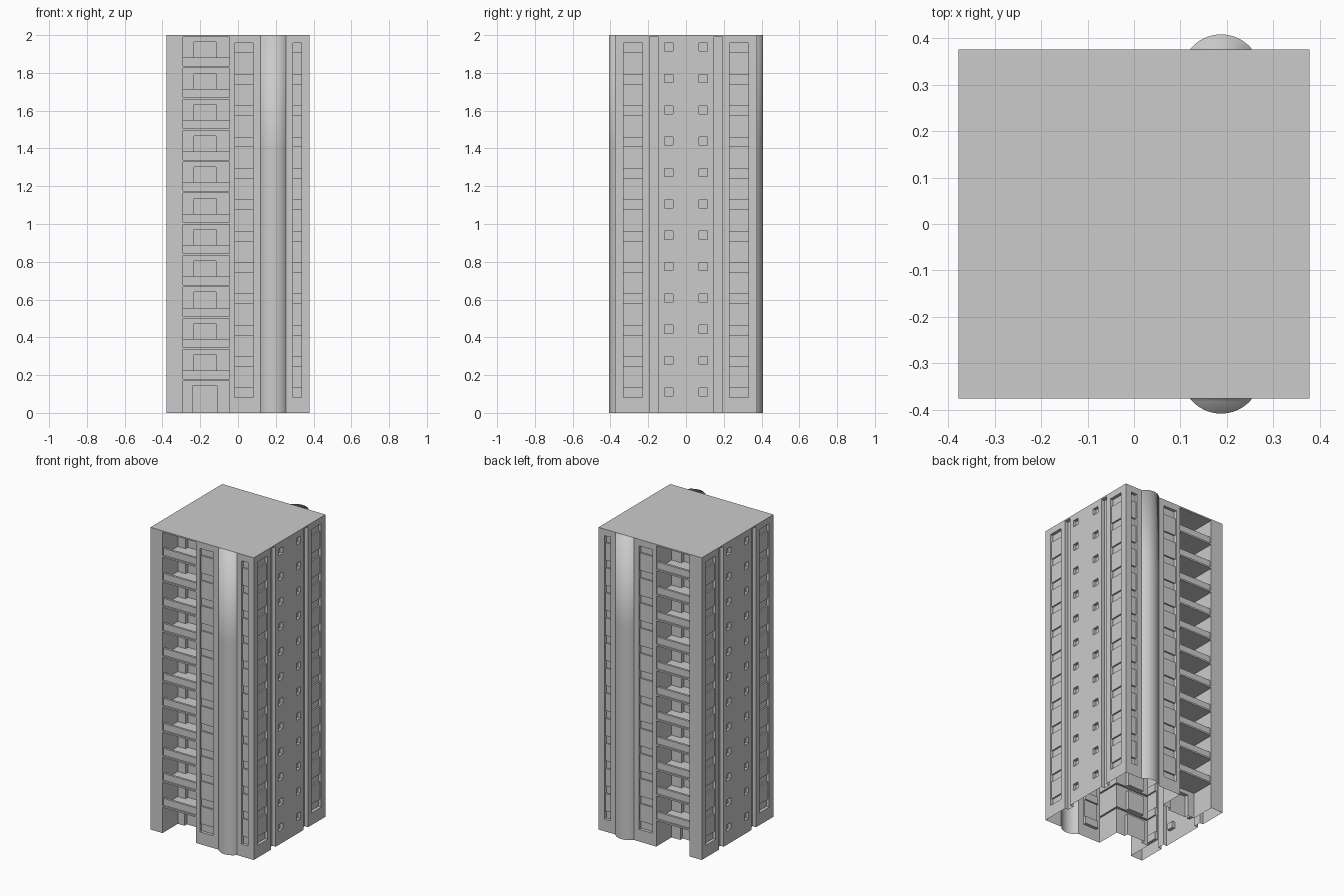
import bpy, bmesh, math

cube = bpy.data.objects.get("Cube")
if cube:
    bpy.data.objects.remove(cube, do_unlink=True)

HX, HY, H = 0.378, 0.375, 2.0
FLOORS, PITCH = 12, 0.166
WINDOW, SPANDREL, GROOVE, RECESS = 0.02, 0.01, 0.025, 0.16
BULGE = (0.12, 0.255, 0.033)      # left, right, projection
BALCONY = (-0.29, -0.045)

concrete = bpy.data.materials.new("concrete grey")
concrete.use_nodes = True
colour = (0.6, 0.6, 0.6, 1)
concrete.diffuse_color = colour
concrete.node_tree.nodes["Principled BSDF"].inputs["Base Color"].default_value = colour


def finish(bm, name, mirror=None, smooth=False):
    mesh = bpy.data.meshes.new(name)
    bm.to_mesh(mesh)
    bm.free()
    mesh.materials.append(concrete)
    for p in mesh.polygons:
        p.use_smooth = smooth
    obj = bpy.data.objects.new(name, mesh)
    bpy.context.collection.objects.link(obj)
    if mirror is not None:
        mod = obj.modifiers.new("Mirror", 'MIRROR')
        mod.use_axis = [i == mirror for i in range(3)]
        mod.use_mirror_merge = False
    return obj


def relief(name, half, panels, place, mirror):
    """Wall sheet stepped back to the depth of each panel (u0, u1, z0, z1, depth);
    later panels override earlier ones, depth None leaves a gap."""
    us = sorted({-half, half} | {u for p in panels for u in p[:2]})
    zs = sorted({0, H} | {z for p in panels for z in p[2:4]})

    def depth(i, j):
        u, z, d = (us[i] + us[i + 1]) / 2, (zs[j] + zs[j + 1]) / 2, 0
        for u0, u1, z0, z1, pd in panels:
            if u0 < u < u1 and z0 < z < z1:
                d = pd
        return d

    nu, nz = len(us) - 1, len(zs) - 1
    grid = [[depth(i, j) for j in range(nz)] for i in range(nu)]
    bm = bmesh.new()

    def quad(*pts):
        bm.faces.new([bm.verts.new(place(*p)) for p in pts])

    for i in range(nu):
        for j in range(nz):
            d = grid[i][j]
            if d is None:
                continue
            u0, u1, z0, z1 = us[i], us[i + 1], zs[j], zs[j + 1]
            quad((u0, z0, d), (u1, z0, d), (u1, z1, d), (u0, z1, d))
            # jamb to the next column, sill or soffit to the next row
            if i + 1 < nu and grid[i + 1][j] not in (None, d):
                e = grid[i + 1][j]
                quad((u1, z0, d), (u1, z0, e), (u1, z1, e), (u1, z1, d))
            if j + 1 < nz and grid[i][j + 1] not in (None, d):
                e = grid[i][j + 1]
                quad((u0, z1, d), (u1, z1, d), (u1, z1, e), (u0, z1, e))
    bmesh.ops.remove_doubles(bm, verts=bm.verts, dist=1e-5)
    return finish(bm, name, mirror)


def window_strip(u0, u1):
    """Shallow full-height channel with a deeper window on each floor."""
    rows = [0.081 + k * PITCH for k in range(FLOORS)]
    return ([(u0, u1, rows[0], rows[-1] + 0.05, SPANDREL)]
            + [(u0, u1, z, z + 0.05, WINDOW) for z in rows])


# Front and back walls: balcony recesses, doors, window strips
tops = [0.17 + k * 0.1655 for k in range(FLOORS)]
panels = window_strip(-0.017, 0.08) + window_strip(0.29, 0.335)
for k, top in enumerate(tops):
    floor = top - 0.155 if k else 0
    grow = 0 if k else 0.008
    panels.append((*BALCONY, floor, top, RECESS))
    panels.append((-0.233 - grow, -0.117 + grow, floor, top - 0.027, RECESS + 0.025))
panels.append((BULGE[0], BULGE[1], 0, H, None))
relief("balcony_walls", HX, panels, lambda u, z, d: (u, -HY + d, z), 1)

# Side walls: wide window strips, full-height grooves, small square windows
panels = []
for s in (-1, 1):
    def span(a, b):
        return sorted((s * a, s * b))
    panels += window_strip(*span(0.23, 0.33))
    panels.append((*span(0.146, 0.193), 0, 1.99, GROOVE))
    panels += [(*span(0.07, 0.114), 0.089 + k * PITCH, 0.132 + k * PITCH, WINDOW)
               for k in range(FLOORS)]
relief("side_walls", HY, panels, lambda u, z, d: (HX - d, u, z), 0)

# Balcony parapets
bm = bmesh.new()
for top in tops[1:]:
    cube = bmesh.ops.create_cube(bm, size=1)["verts"]
    bmesh.ops.scale(bm, verts=cube, vec=(BALCONY[1] - BALCONY[0], 0.015, 0.045))
    bmesh.ops.translate(bm, verts=cube,
                        vec=(sum(BALCONY) / 2, -HY + 0.0175, top - 0.1325))
finish(bm, "balcony_parapets", 1)

# Round stair bay, capped on top and softly shaded toward the cap
left, right, rise = BULGE
half = (right - left) / 2
radius = (half ** 2 + rise ** 2) / (2 * rise)
sweep, steps = math.asin(half / radius), 16
bm = bmesh.new()
rings = []
for z in (0, 1.4, H):
    angles = [sweep * (2 * i / steps - 1) for i in range(steps + 1)]
    rings.append([bm.verts.new(((left + right) / 2 + radius * math.sin(a),
                                -HY - rise + radius * (1 - math.cos(a)), z))
                  for a in angles])
for low, high in zip(rings, rings[1:]):
    for i in range(steps):
        bm.faces.new((low[i], low[i + 1], high[i + 1], high[i]))
bm.faces.new(rings[-1])
finish(bm, "stair_bay", 1, smooth=True)

# Flat roof
bm = bmesh.new()
bm.faces.new([bm.verts.new((x * HX, y * HY, H))
              for x, y in ((-1, -1), (1, -1), (1, 1), (-1, 1))])
finish(bm, "roof")
